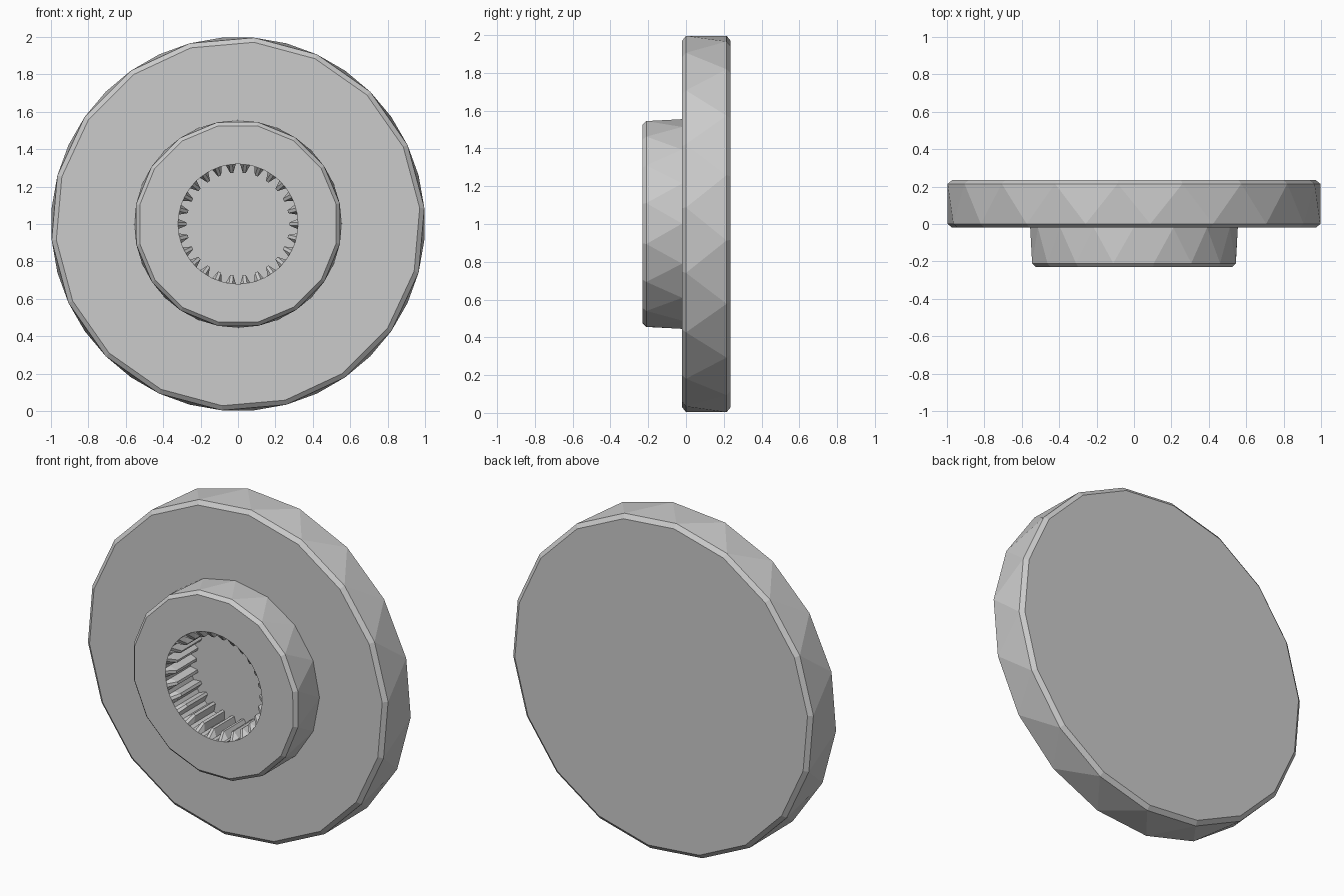
import bpy, bmesh
from math import sin, cos, radians, tau

cube = bpy.data.objects.get("Cube")
if cube:
    bpy.data.objects.remove(cube, do_unlink=True)

grey = bpy.data.materials.new("plain grey")
grey.use_nodes = True
colour = (0.6, 0.6, 0.6, 1)
grey.diffuse_color = colour
grey.node_tree.nodes["Principled BSDF"].inputs["Base Color"].default_value = colour

bm = bmesh.new()


def loop(polar, y):
    """Closed ring of verts from (angle, radius) pairs, angle measured from the top."""
    return [bm.verts.new((r * sin(a), y, 1 + r * cos(a))) for a, r in polar]


def ring(n, r, y, turn):
    return loop([(radians(turn) + tau * i / n, r) for i in range(n)], y)


def quads(a, b):
    for i in range(len(a)):
        j = (i + 1) % len(a)
        bm.faces.new((a[i], a[j], b[j], b[i]))


def triangles(a, b):
    """Join two rings that are turned half a step from each other."""
    for i in range(len(a)):
        j = (i + 1) % len(a)
        bm.faces.new((a[i], a[j], b[i]))
        bm.faces.new((a[j], b[j], b[i]))


def annulus(a, b):
    edges = []
    for r in (a, b):
        for i in range(len(r)):
            pair = (r[i - 1], r[i])
            edges.append(bm.edges.get(pair) or bm.edges.new(pair))
    bmesh.ops.triangle_fill(bm, edges=edges, use_beauty=True)


def drum(n, r, bevel, front, back, turn):
    """Faceted rim with a bevelled front edge; returns front cap and back ring."""
    cap = ring(n, r - bevel, front, turn)
    edge = ring(n, r, front + 0.02, turn)
    rear = ring(n, r, back, turn + 180 / n)
    quads(cap, edge)
    triangles(edge, rear)
    return cap, rear


# Wide disc
disc_cap, disc_rear = drum(18, 1.0, 0.025, -0.02, 0.215, 5)
back_cap = ring(18, 0.975, 0.235, 15)
quads(disc_rear, back_cap)
bm.faces.new(back_cap)

# Hub on the front of the disc
hub_cap, hub_base = drum(16, 0.555, 0.02, -0.23, -0.02, 11)
annulus(disc_cap, hub_base)

# Blind toothed bore: round mouth, sloped tooth ends, straight teeth, flat floor
TEETH = 26
ROOT, TIP = 0.32, 0.275
step = tau / TEETH
profile = [((i + part) * step, r) for i in range(TEETH)
           for part, r in ((0.15, ROOT), (0.38, TIP), (0.62, TIP), (0.85, ROOT))]
mouth = loop([(a, ROOT) for a, r in profile], -0.23)
tooth_front = loop(profile, -0.19)
floor = loop(profile, 0.0)
annulus(hub_cap, mouth)
quads(mouth, tooth_front)
quads(tooth_front, floor)
bm.faces.new(floor)

bmesh.ops.recalc_face_normals(bm, faces=bm.faces[:])
mesh = bpy.data.meshes.new("splined_flange")
bm.to_mesh(mesh)
bm.free()
mesh.materials.append(grey)
flange = bpy.data.objects.new("splined_flange", mesh)
bpy.context.collection.objects.link(flange)
